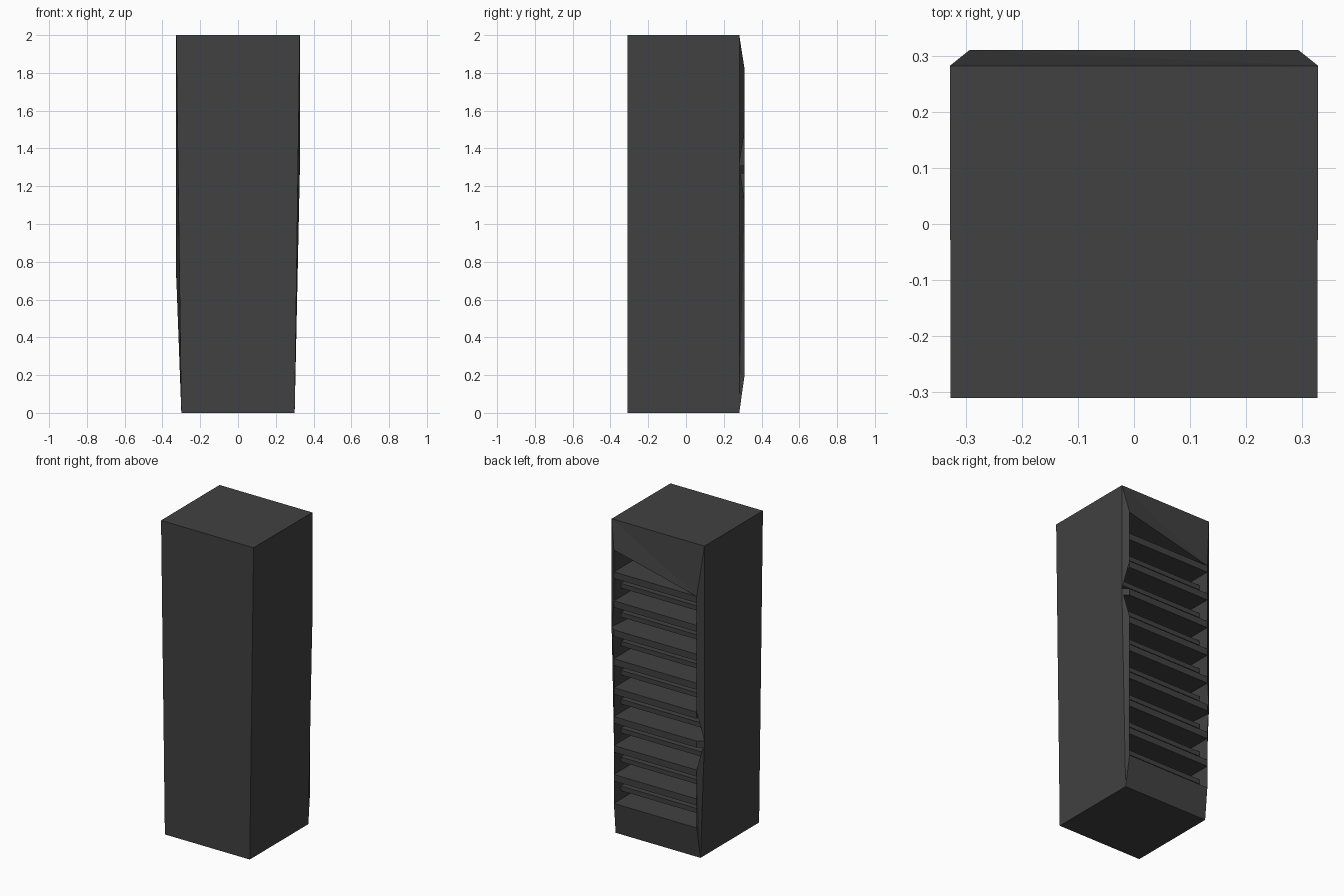
import bpy
import bmesh

if "Cube" in bpy.data.objects:
    bpy.data.objects.remove(bpy.data.objects["Cube"])

charcoal = bpy.data.materials.new("charcoal")
charcoal.diffuse_color = (0.053, 0.053, 0.053, 1)
charcoal.use_nodes = True
charcoal.node_tree.nodes["Principled BSDF"].inputs["Base Color"].default_value = charcoal.diffuse_color

FRONT, BACK, LIP, DEEP = -0.31, 0.282, 0.31, -0.12
W, OPEN = 0.328, 0.293          # half widths of the body and of the opening
BASE, STEP = 0.20, 0.185        # lowest shelf height and shelf spacing


def level(k):
    return BASE + STEP * k


def make(name, verts, faces):
    mesh = bpy.data.meshes.new(name)
    bm = bmesh.new()
    vs = [bm.verts.new(v) for v in verts]
    for f in faces:
        bm.faces.new([vs[i] for i in f])
    bmesh.ops.recalc_face_normals(bm, faces=bm.faces[:])
    bm.to_mesh(mesh)
    bm.free()
    mesh.materials.append(charcoal)
    obj = bpy.data.objects.new(name, mesh)
    bpy.context.collection.objects.link(obj)
    return obj


def slab(name, outline, z0, z1):
    # flat plate from an xy outline
    n = len(outline)
    verts = [(x, y, z) for z in (z0, z1) for x, y in outline]
    faces = [list(range(n)), list(range(n, 2 * n))]
    faces += [(i, (i + 1) % n, (i + 1) % n + n, i + n) for i in range(n)]
    return make(name, verts, faces)


# cabinet: tapered body, raised back rim, and a deep pocket
outer = [(-0.327, FRONT, 2), (0.327, FRONT, 2), (0.30, FRONT, 0), (-0.30, FRONT, 0),
         (-W, BACK, 2), (W, BACK, 2), (0.30, BACK, 0), (-0.30, BACK, 0),
         (-W, BACK, level(3)), (W, BACK, level(6))]
# opening loop, notched to the body edge at one shelf on each side
loop = [(-OPEN, LIP, BASE), (-OPEN, LIP, level(2)), None,
        (-OPEN, LIP, level(4)), (-OPEN, LIP, level(8)),
        (OPEN, LIP, 1.82), (OPEN, LIP, level(7)), None,
        (OPEN, LIP, level(5)), (OPEN, LIP, BASE)]
verts, ring = list(outer), []
for i, p in enumerate(loop):
    if p is None:
        ring.append(8 if i == 2 else 9)
    else:
        ring.append(len(verts))
        verts.append(p)
inner = []
for i in ring:
    x, y, z = verts[i]
    inner.append(len(verts))
    verts.append((OPEN if x > 0 else -OPEN, DEEP, z))
r = ring
faces = [(0, 1, 2, 3), (3, 2, 6, 7), (0, 4, 5, 1),
         (0, 3, 8), (0, 8, 4), (3, 7, 8),                  # left side
         (1, 9, 2), (1, 5, 9), (2, 9, 6),                  # right side
         (4, r[4], 5), (5, r[4], r[5]),                    # top rim
         (4, 8, r[3]), (4, r[3], r[4]),                    # left rim
         (8, 7, r[1]), (7, r[0], r[1]),
         (5, r[6], 9), (5, r[5], r[6]),                    # right rim
         (9, r[8], 6), (6, r[8], r[9]),
         (7, 6, r[9], r[0]),                               # bottom rim
         inner]
n = len(ring)
faces += [(r[i], r[(i + 1) % n], inner[(i + 1) % n], inner[i]) for i in range(n)]
make("cabinet", verts, faces)

# full-depth shelves; two of them reach out to the cabinet edges
for k in range(1, 9):
    outline = [(-OPEN, DEEP), (OPEN, DEEP), (OPEN, LIP), (-OPEN, LIP)]
    if k == 6:
        outline[2:3] = [(W, BACK), (OPEN, LIP)]
    if k == 3:
        outline.append((-W, BACK))
    slab(f"shelf_{k}", outline, level(k) - 0.042, level(k))

# recessed trays between the shelves
for k in range(8):
    z = level(k) + 0.085
    slab(f"tray_{k + 1}", [(-OPEN, DEEP), (OPEN, DEEP), (OPEN, 0.24), (-OPEN, 0.24)], z - 0.03, z)
